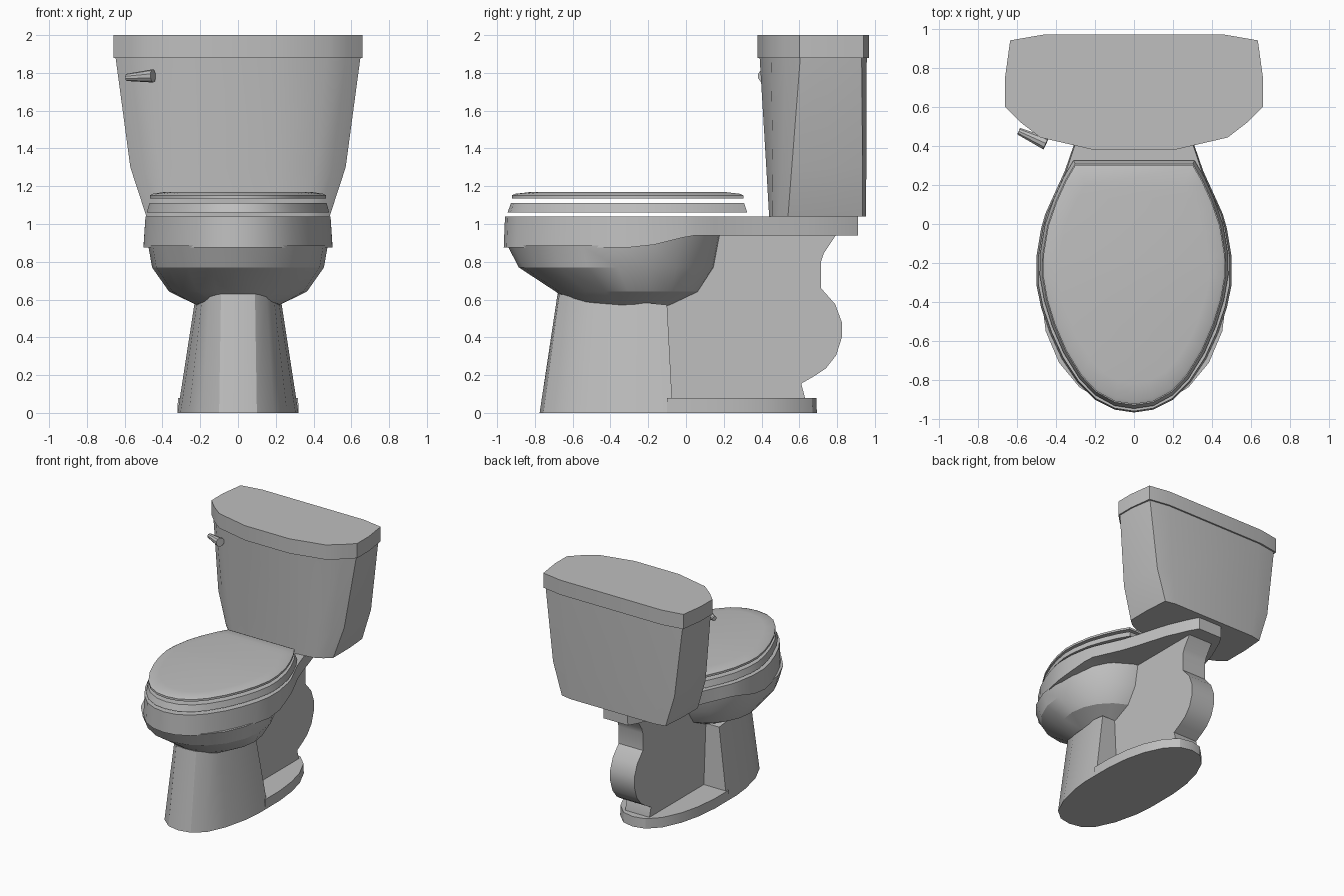
import bpy, bmesh, math
from mathutils import Vector

if "Cube" in bpy.data.objects:
    bpy.data.objects.remove(bpy.data.objects["Cube"])

porcelain = bpy.data.materials.new("grey_porcelain")
porcelain.diffuse_color = (0.52, 0.52, 0.52, 1)
porcelain.use_nodes = True
porcelain.node_tree.nodes["Principled BSDF"].inputs["Base Color"].default_value = porcelain.diffuse_color


def finish(bm, name, angle=30):
    bmesh.ops.remove_doubles(bm, verts=bm.verts, dist=0.0005)
    bmesh.ops.recalc_face_normals(bm, faces=bm.faces)
    me = bpy.data.meshes.new(name)
    bm.to_mesh(me)
    bm.free()
    ob = bpy.data.objects.new(name, me)
    bpy.context.collection.objects.link(ob)
    me.materials.append(porcelain)
    bpy.ops.object.select_all(action='DESELECT')
    ob.select_set(True)
    bpy.context.view_layer.objects.active = ob
    bpy.ops.object.shade_smooth_by_angle(angle=math.radians(angle))
    return ob


def loft(name, rings, angle=30):
    """Rings are half outlines (x >= 0, front to back), mirrored and bridged."""
    bm = bmesh.new()
    sides = []
    for ring in rings:
        sides.append([[bm.verts.new((s * x, y, z)) for x, y, z in ring] for s in (1, -1)])
    n = len(rings[0])
    for low, high in zip(sides, sides[1:]):
        for a, b in zip(low, high):
            for i in range(n - 1):
                bm.faces.new((a[i], a[i + 1], b[i + 1], b[i]))
        for i in (0, n - 1):
            if rings[0][i][0] > 0.001:      # close flat ends
                bm.faces.new((low[0][i], low[1][i], high[1][i], high[0][i]))
    for right, left in (sides[0], sides[-1]):   # caps as strips
        for i in range(n - 1):
            bm.faces.new((right[i], right[i + 1], left[i + 1], left[i]))
    return finish(bm, name, angle)


def at(outline, z, k=1.0, cy=-0.3):
    """Place an outline at height z, scaled about (0, cy)."""
    return [(x * k, cy + (y - cy) * k, z(y) if callable(z) else z) for x, y in outline]


# Rim with the shelf that carries the tank
rim = [(0, -.965), (.1, -.95), (.2, -.9), (.29, -.81), (.37, -.69), (.43, -.56),
       (.475, -.43), (.5, -.31), (.5, -.17), (.475, -.02), (.455, .05), (.41, .15),
       (.355, .27), (.31, .4), (.23, .66), (.15, .84), (.11, .91)]


def rim_bottom(y):
    if y < -.3:
        return .875
    if y < -.17:
        return .875 + (y + .3) / .13 * .015
    return min(.94, .89 + (y + .17) / .2 * .05)


top = [(x * .98, y if y > .3 else y * .993, 1.04) for x, y in rim]
loft("rim", [at(rim, rim_bottom), top])


# Bowl underside
def bowl_ring(front, back, half, z):
    pts = []
    for i in range(11):
        t = math.pi * i / 10
        y = (front + back) / 2 - (back - front) / 2 * math.cos(t)
        pts.append((half * math.sin(t), y, z(y)))
    return pts


loft("bowl", [
    bowl_ring(-.945, .2, .475, lambda y: rim_bottom(y) + .01),
    bowl_ring(-.885, .165, .455, lambda y: .77),
    bowl_ring(-.69, .08, .365, lambda y: .642),
    bowl_ring(-.64, -.09, .22, lambda y: .595 - (y + .64) * .08)], 25)

# Seat and closed lid
seat = [(0, -.945), (.1, -.93), (.2, -.875), (.28, -.79), (.36, -.66), (.42, -.52),
        (.46, -.39), (.483, -.26), (.48, -.15), (.455, 0), (.41, .13), (.36, .24), (.31, .325)]
loft("seat", [at(seat, 1.06), at(seat, 1.11, .972)])
loft("lid", [at(seat, 1.135, .965), at(seat, 1.152, .965),
             at(seat, 1.16, .935), at(seat, 1.17, .80)])

# Pedestal front
foot = [(0, -.775), (.1, -.755), (.19, -.68), (.26, -.53), (.305, -.34), (.32, -.2), (.32, -.07)]
neck = [(0, -.68), (.09, -.67), (.15, -.61), (.19, -.49), (.215, -.34), (.23, -.2), (.23, -.1)]
loft("pedestal", [at(foot, 0), at(neck, lambda y: .63 - (y + .68) * .1)])

# Base plate behind the pedestal
plate = [(.32, -.1), (.32, .08), (.3, .27), (.26, .43), (.19, .58), (.1, .67), (0, .693)]
loft("base_plate", [at(plate, 0), at(plate, .08, .995, 0)])

# Trapway: side profile extruded across x
profile = [(-.3, .05), (.63, .05), (.63, .08), (.61, .155), (.68, .195), (.74, .235),
           (.795, .305), (.825, .4), (.825, .48), (.79, .575), (.715, .66), (.715, .8),
           (.73, .845), (.8, .95), (-.3, .95)]
profile = [(y, z) for y, z in profile if y > 0] + [(-.1, .95), (-.1, .6), (-.15, .58), (-.15, .05)]
bm = bmesh.new()
loops = [[bm.verts.new((x, y, z)) for y, z in profile] for x in (-.11, .11)]
for loop in loops:
    bm.faces.new(loop)
for i in range(len(profile)):
    j = (i + 1) % len(profile)
    bm.faces.new((loops[0][i], loops[0][j], loops[1][j], loops[1][i]))
finish(bm, "trapway", 35)

# Tank tapering downwards
tank_top = [(.2, .39), (.47, .45), (.57, .525), (.648, .605), (.648, .75), (.62, .93), (.45, .957)]
tank_mid = [(.2, .425), (.41, .46), (.5, .51), (.57, .56), (.57, .75), (.55, .935), (.42, .955)]
tank_low = [(.2, .44), (.36, .455), (.43, .49), (.485, .54), (.485, .75), (.47, .935), (.38, .952)]
loft("tank", [at(tank_low, 1.04), at(tank_mid, 1.3), at(tank_top, 1.88)])

# Tank cover
cover = [(.2, .378), (.48, .443), (.58, .52), (.66, .6), (.66, .75), (.634, .94), (.46, .97)]
loft("tank_cover", [at(cover, 1.88), at(cover, 2.0)])

# Flush lever: tapered bar lying along the slanted tank corner
a, b = Vector((-.59, .475, 1.776)), Vector((-.45, .412, 1.784))
bm = bmesh.new()
bmesh.ops.create_cone(bm, cap_ends=True, segments=10, radius1=.019, radius2=.035,
                      depth=(b - a).length)
rot = (b - a).to_track_quat('Z', 'Y').to_matrix().to_4x4()
bmesh.ops.transform(bm, matrix=rot, verts=bm.verts)
bmesh.ops.translate(bm, vec=(a + b) / 2, verts=bm.verts)
finish(bm, "flush_lever")
